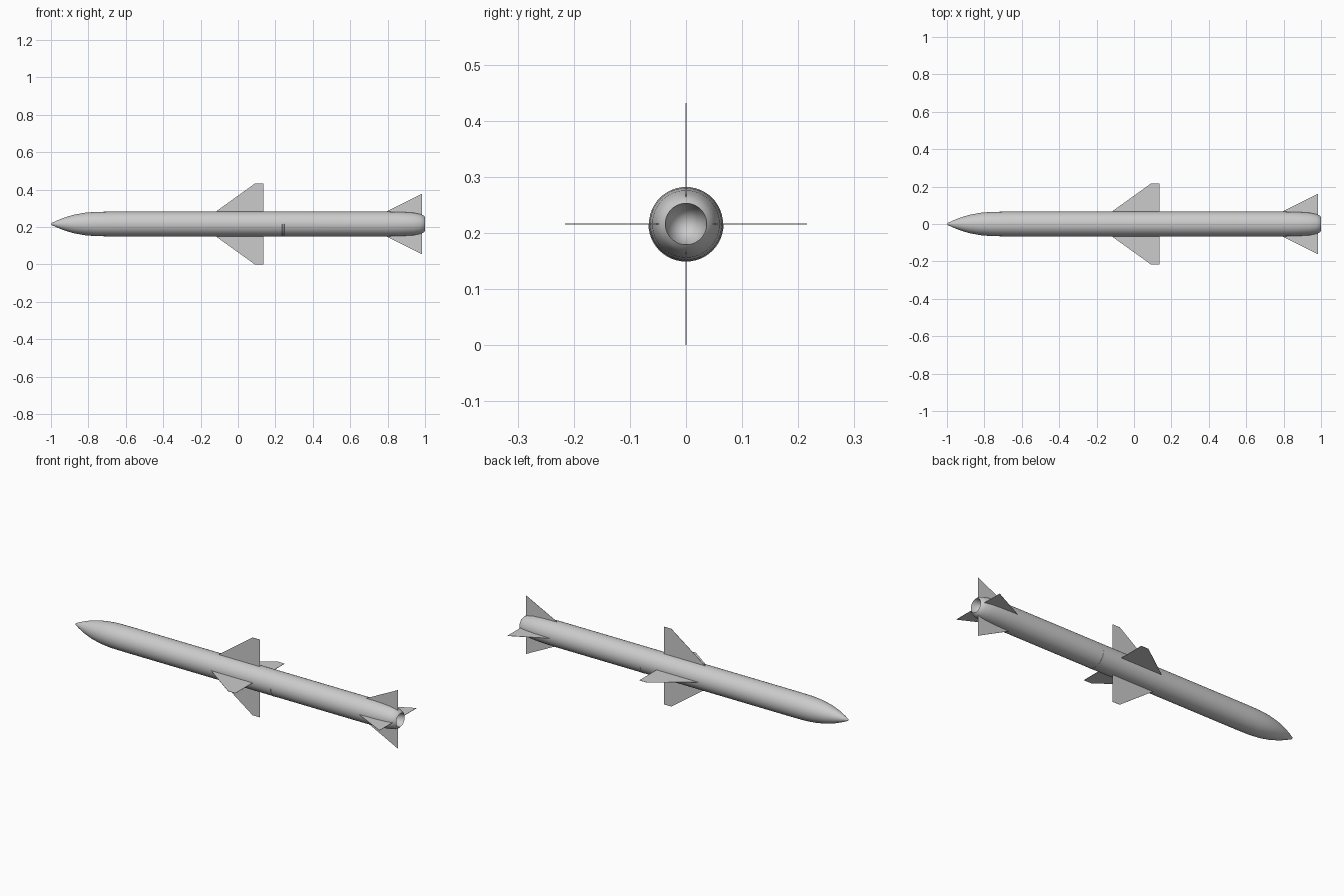
import bpy, bmesh, math
from mathutils import Matrix

AXIS_Z = 0.216
R = 0.066

cube = bpy.data.objects.get("Cube")
if cube:
    bpy.data.objects.remove(cube, do_unlink=True)


def material(name, value):
    m = bpy.data.materials.new(name)
    m.use_nodes = True
    m.diffuse_color = (value, value, value, 1)
    m.node_tree.nodes["Principled BSDF"].inputs["Base Color"].default_value = m.diffuse_color
    return m


grey = material("light grey", 0.6)


def finish(name, bm, smooth=False):
    bmesh.ops.recalc_face_normals(bm, faces=bm.faces)
    mesh = bpy.data.meshes.new(name)
    bm.to_mesh(mesh)
    bm.free()
    obj = bpy.data.objects.new(name, mesh)
    obj.location.z = AXIS_Z
    mesh.materials.append(grey)
    bpy.context.collection.objects.link(obj)
    if smooth:
        bpy.ops.object.select_all(action="DESELECT")
        obj.select_set(True)
        bpy.context.view_layer.objects.active = obj
        bpy.ops.object.shade_smooth_by_angle(angle=math.radians(40))
    return obj


def lathe(name, profile, start=0, sweep=math.tau, steps=48):
    """Spin (x, radius) points about the long axis."""
    bm = bmesh.new()
    verts = [bm.verts.new((x, 0, r)) for x, r in profile]
    edges = [bm.edges.new(pair) for pair in zip(verts, verts[1:])]
    bmesh.ops.rotate(bm, verts=verts, matrix=Matrix.Rotation(start, 3, "X"))
    bmesh.ops.spin(bm, geom=verts + edges, axis=(1, 0, 0), cent=(0, 0, 0),
                   angle=sweep, steps=steps)
    bmesh.ops.remove_doubles(bm, verts=bm.verts, dist=0.00005)
    return finish(name, bm, True)


def fin(name, outline, turn):
    """Thin plate with an (x, radius) outline, turned about the long axis."""
    bm = bmesh.new()
    t = 0.0008
    face = bm.faces.new([bm.verts.new((x, -t, r)) for x, r in outline])
    out = bmesh.ops.extrude_face_region(bm, geom=[face])
    moved = [v for v in out["geom"] if isinstance(v, bmesh.types.BMVert)]
    bmesh.ops.translate(bm, verts=moved, vec=(0, 2 * t, 0))
    bmesh.ops.rotate(bm, verts=bm.verts, matrix=Matrix.Rotation(turn, 3, "X"))
    return finish(name, bm)


# Body: pointed nose, straight tube, rounded tail with a hollow nozzle
lathe("body", [(-1, 0), (-0.997, 0.005), (-0.97, 0.018), (-0.93, 0.034),
               (-0.88, 0.049), (-0.82, 0.06), (-0.76, 0.065), (-0.68, R),
               (0.8, R), (0.88, 0.064), (0.94, 0.06), (0.975, 0.053),
               (0.993, 0.045), (1, 0.037), (0.985, 0.034), (0.965, 0.026),
               (0.953, 0.014), (0.95, 0)])

# Narrow band under the belly
lathe("belly_band", [(0.235, R - 0.002), (0.237, R + 0.001), (0.247, R + 0.001),
                     (0.249, R - 0.002)], math.pi / 2, math.pi, 24)

# Four wings and four tail fins in a cross
wing = [(-0.13, 0.058), (0.09, 0.216), (0.135, 0.216), (0.135, 0.058)]
tail = [(0.775, 0.058), (0.985, 0.163), (0.985, 0.04), (0.9, 0.05)]
for i, side in enumerate(("top", "right", "bottom", "left")):
    fin(side + "_wing", wing, i * math.pi / 2)
    fin(side + "_tail_fin", tail, i * math.pi / 2)
